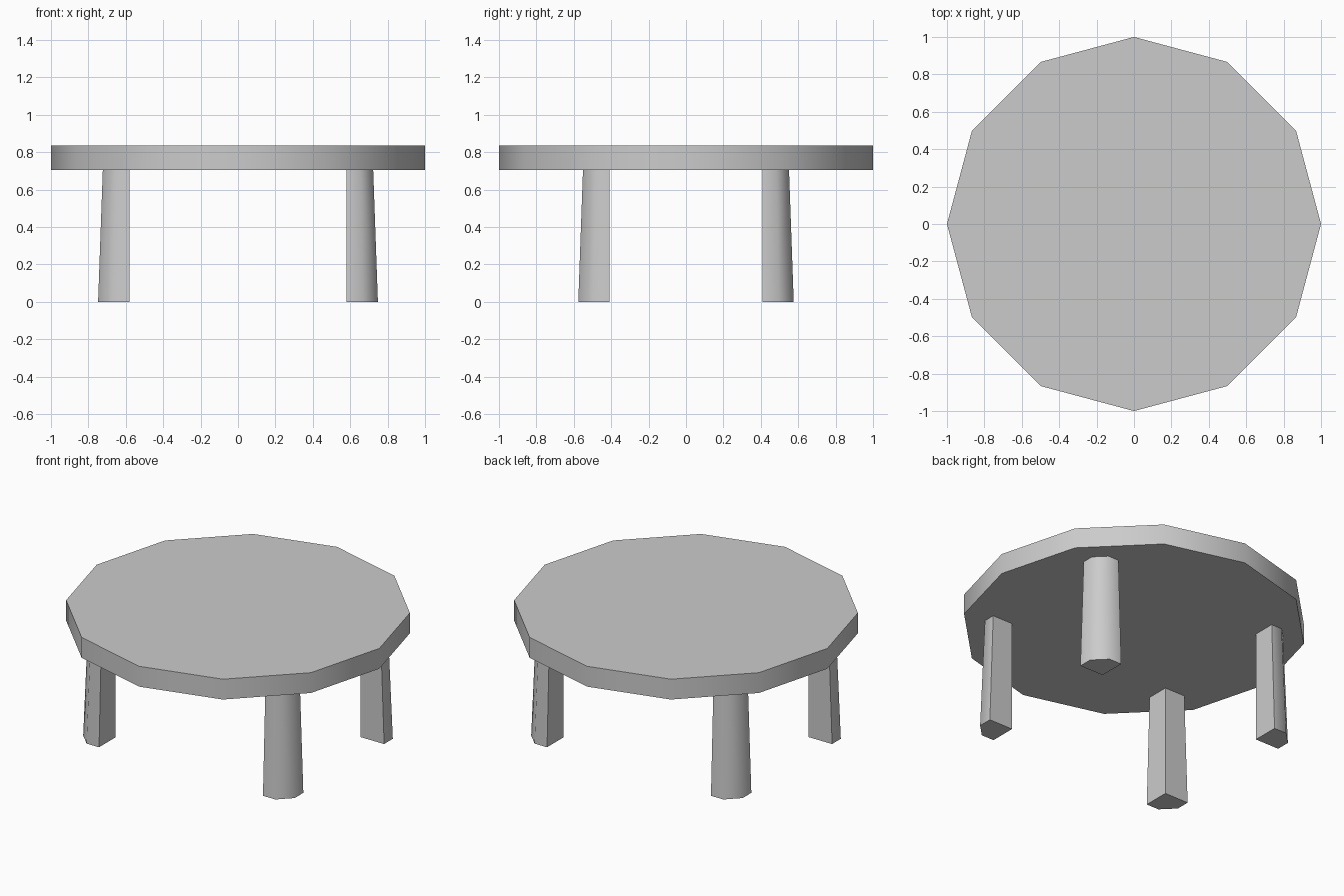
import bpy, bmesh, math

if "Cube" in bpy.data.objects:
    bpy.data.objects.remove(bpy.data.objects["Cube"])

TOP_Z0, TOP_Z1 = 0.705, 0.835


def loft(name, low, high):
    """Solid between two matching rings of points, smooth except at hard corners."""
    bm = bmesh.new()
    a = [bm.verts.new(p) for p in low]
    b = [bm.verts.new(p) for p in high]
    n = len(a)
    bm.faces.new(a[::-1])
    bm.faces.new(b)
    for i in range(n):
        j = (i + 1) % n
        bm.faces.new((a[i], a[j], b[j], b[i]))
    bmesh.ops.recalc_face_normals(bm, faces=bm.faces)
    mesh = bpy.data.meshes.new(name)
    bm.to_mesh(mesh)
    bm.free()
    obj = bpy.data.objects.new(name, mesh)
    bpy.context.collection.objects.link(obj)
    bpy.ops.object.select_all(action='DESELECT')
    obj.select_set(True)
    bpy.context.view_layer.objects.active = obj
    bpy.ops.object.shade_smooth_by_angle(angle=math.radians(50))
    return obj


# Twelve-sided table top
rim = [(math.cos(i * math.pi / 6), math.sin(i * math.pi / 6)) for i in range(12)]
loft("table_top", [(x, y, TOP_Z0) for x, y in rim], [(x, y, TOP_Z1) for x, y in rim])

# Legs: square inner corner, chamfered outer corner, outer sides taper upward
INNER_X, INNER_Y, TAPER = 0.58, 0.408, 0.85
section = [(0, 0), (0.168, 0), (0.168, 0.088), (0.088, 0.168), (0, 0.168)]


def leg(name, sx, sy):
    def ring(k, z):
        return [(sx * (INNER_X + k * u), sy * (INNER_Y + k * v), z) for u, v in section]
    loft(name, ring(1, 0), ring(TAPER, TOP_Z0))


for side, sx in (("left", -1), ("right", 1)):
    for end, sy in (("front", -1), ("back", 1)):
        leg(f"{end}_{side}_leg", sx, sy)
